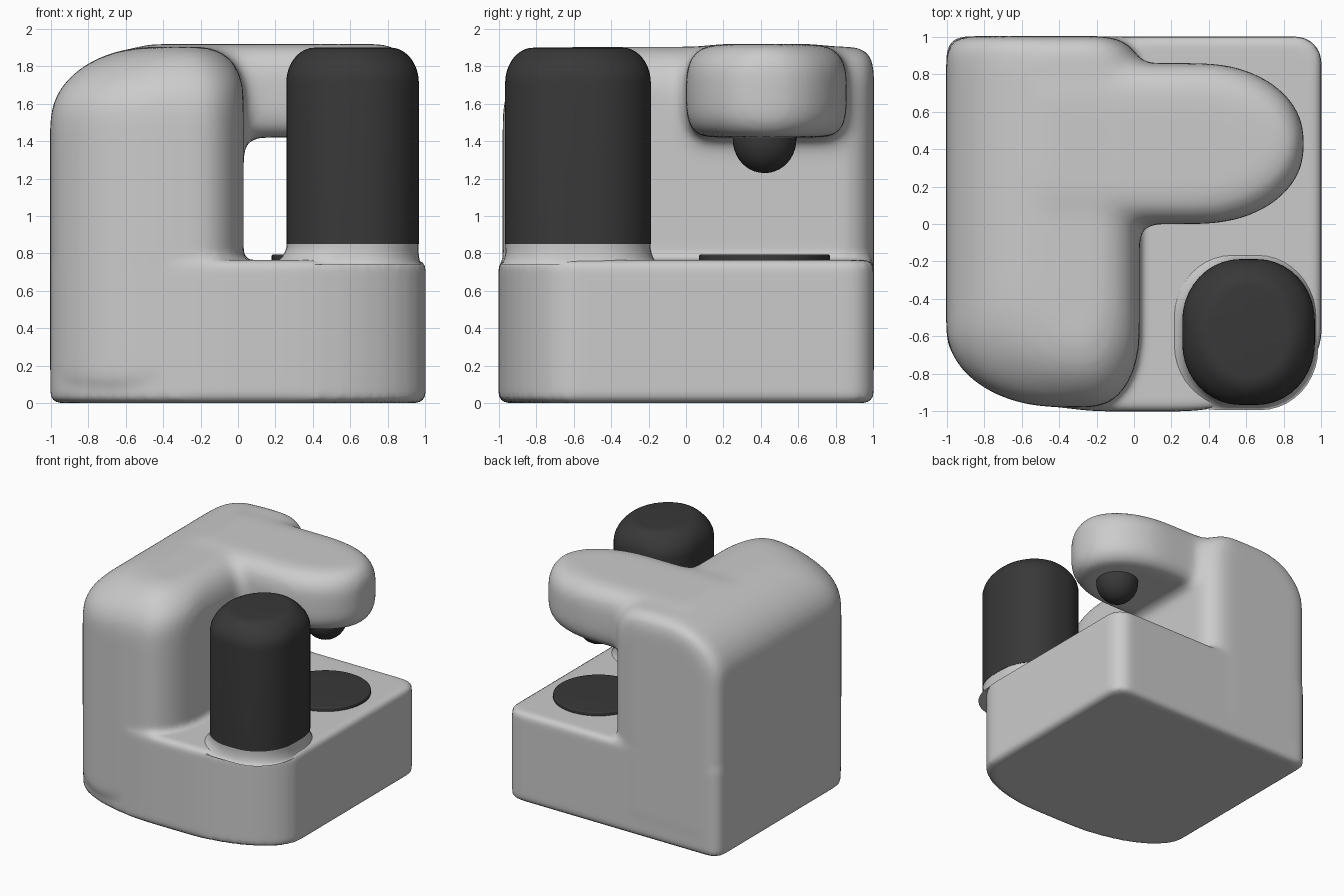
import bpy, bmesh
from math import sin, cos, pi, sqrt

if "Cube" in bpy.data.objects:
    bpy.data.objects.remove(bpy.data.objects["Cube"])


def ring(x0, x1, y0, y1, radii, n=10):
    """Rounded rectangle; radii = (rx, ry) for back-right, back-left, front-left, front-right."""
    (a, b), (c, d), (e, f), (g, h) = radii
    fx = min(1, (x1 - x0) / max(a + c, e + g, 1e-6))
    fy = min(1, (y1 - y0) / max(b + h, d + f, 1e-6))
    corners = [(x1, y1, 1, 1), (x0, y1, -1, 1), (x0, y0, -1, -1), (x1, y0, 1, -1)]
    pts = []
    for k, (cx, cy, sx, sy) in enumerate(corners):
        rx, ry = radii[k][0] * fx * .998, radii[k][1] * fy * .998
        for i in range(n + 1):
            t = pi / 2 * (k + i / n)
            pts.append((cx - sx * rx + rx * cos(t), cy - sy * ry + ry * sin(t)))
    return pts


def solid(name, xs, ys, zs, radii, top=None, bottom=None, mat=None):
    """Rounded block; top/bottom give (inset, height) roundings for left, right, front, back."""
    z0, z1 = zs
    none = [(0, .001)] * 4
    top, bottom = top or none, bottom or none
    vt, vb = max(v for _, v in top), max(v for _, v in bottom)
    levels = [z0 + vb * (1 - cos(pi / 2 * i / 10)) for i in range(11)]
    levels += [z1 - vt + vt * sin(pi / 2 * i / 12) for i in range(13)]

    def inset(z, k):
        total = 0
        for (h, v), d in ((top[k], z1 - z), (bottom[k], z - z0)):
            t = min(1, max(0, 1 - d / v))
            total += h * (1 - sqrt(1 - t * t))
        return total

    bm = bmesh.new()
    rows = []
    for z in levels:
        l, r, f, b = (inset(z, k) for k in range(4))
        pts = ring(xs[0] + l, xs[1] - r, ys[0] + f, ys[1] - b, radii)
        rows.append([bm.verts.new((x, y, z)) for x, y in pts])
    for a, b in zip(rows, rows[1:]):
        for i in range(len(a)):
            j = (i + 1) % len(a)
            bm.faces.new((a[i], a[j], b[j], b[i]))
    bm.faces.new(rows[0][::-1])
    bm.faces.new(rows[-1])
    me = bpy.data.meshes.new(name)
    bm.to_mesh(me)
    bm.free()
    ob = bpy.data.objects.new(name, me)
    bpy.context.collection.objects.link(ob)
    if mat:
        me.materials.append(mat)
    return ob


def select(obs):
    bpy.ops.object.select_all(action='DESELECT')
    for o in obs:
        o.select_set(True)
    bpy.context.view_layer.objects.active = obs[0]


def fuse(obs, voxel, steps):
    """Join parts, remesh to one skin and relax so the joins become fillets."""
    select(obs)
    bpy.ops.object.join()
    ob = obs[0]
    m = ob.modifiers.new("skin", 'REMESH')
    m.mode, m.voxel_size = 'VOXEL', voxel
    s = ob.modifiers.new("relax", 'SMOOTH')
    s.factor, s.iterations = .5, steps
    for name in ("skin", "relax"):
        bpy.ops.object.modifier_apply(modifier=name)
    return ob


dark = bpy.data.materials.new("dark_grey")
dark.diffuse_color = (.04, .04, .04, 1)
dark.use_nodes = True
dark.node_tree.nodes["Principled BSDF"].inputs["Base Color"].default_value = dark.diffuse_color

# Tower with overhanging arm, strongly blended
tower = solid("body", (-1.005, .03), (-.98, 1.005), (.08, 1.905),
              [(.2, .16), (.1, .1), (.6, .42), (.25, .38)],
              top=[(.55, .4), (.22, .25), (.36, .36), (.1, .1)],
              bottom=[(.0, .05)] * 4)
arm = solid("arm", (-.5, .91), (.0, .86), (1.42, 1.92),
            [(.55, .4), (.05, .05), (.05, .05), (.55, .4)],
            top=[(.0, .1), (.12, .15), (.16, .16), (.16, .16)],
            bottom=[(.0, .1), (.1, .14), (.1, .14), (.1, .14)])
upper = fuse([tower, arm], .028, 24)

# Base block, lightly blended with the upper body
base = solid("base", (-1.003, 1.003), (-1.003, 1.003), (0, .765),
             [(.14, .14), (.1, .1), (.9, .42), (.8, .42)],
             top=[(.03, .03)] * 4, bottom=[(.05, .03)] * 4)
body = fuse([upper, base], .024, 6)

# Bean canister and its flared plinth
can_corners = [(.31, .33)] * 4
plinth = solid("canister_plinth", (.26, .965), (-.965, -.19), (.74, .855), can_corners,
               bottom=[(-.12, .11), (-.02, .09), (-.03, .09), (-.06, .11)])
canister = solid("canister", (.258, .967), (-.967, -.188), (.85, 1.9), can_corners,
                 top=[(.15, .19)] * 4, mat=dark)

# Spout under the arm and drip plate on the base
spout = solid("spout", (.36, .70), (.25, .59), (1.23, 1.46), [(.17, .17)] * 4,
              bottom=[(.168, .18)] * 4, mat=dark)
plate = solid("drip_plate", (.18, .88), (.07, .77), (.74, .795), [(.35, .35)] * 4,
              top=[(.01, .01)] * 4, mat=dark)

for ob in (body, plinth, canister, spout, plate):
    select([ob])
    bpy.ops.object.shade_smooth_by_angle(angle=.7)
